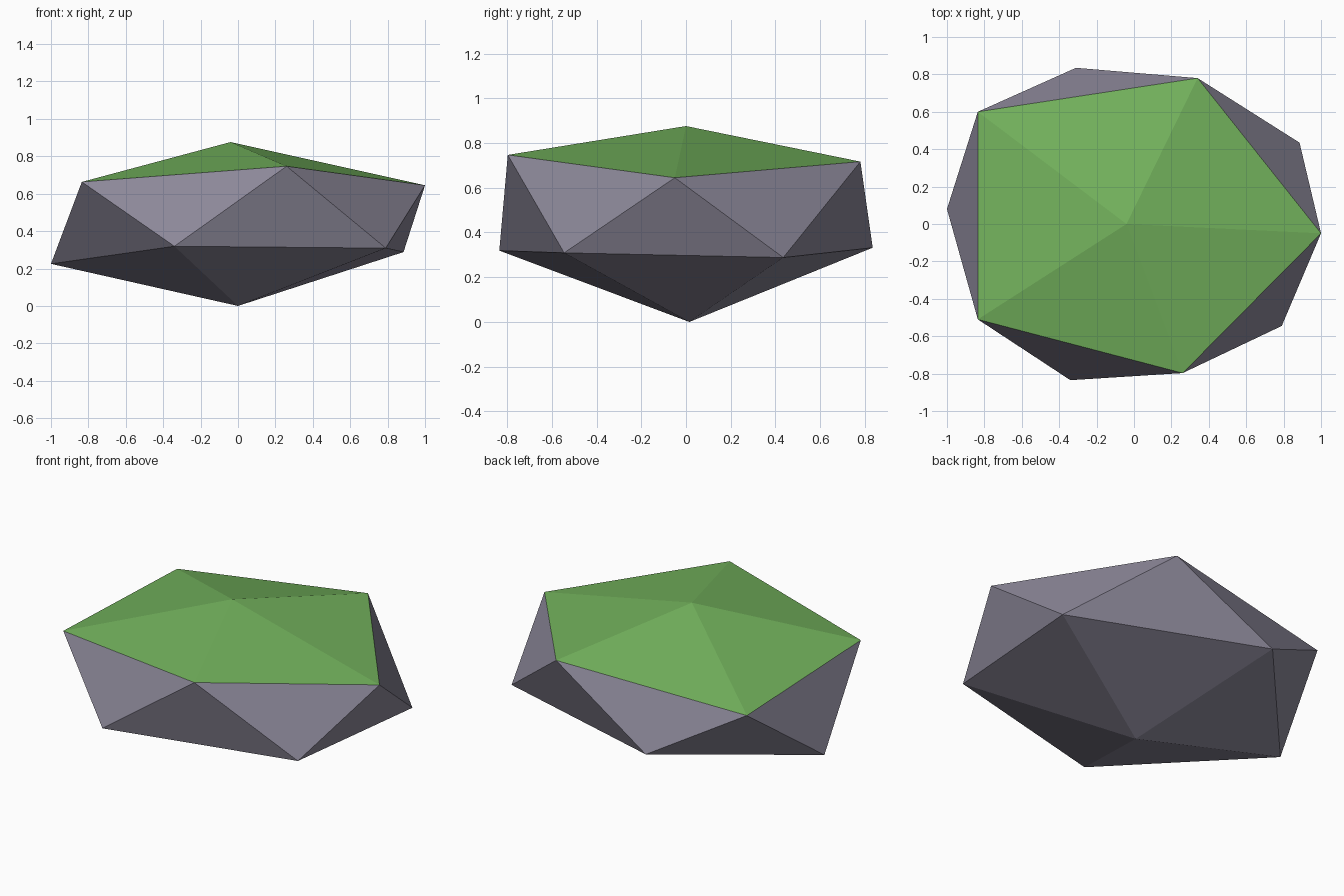
import bpy
import bmesh

if "Cube" in bpy.data.objects:
    bpy.data.objects.remove(bpy.data.objects["Cube"])


def material(name, rgb):
    m = bpy.data.materials.new(name)
    m.diffuse_color = (*rgb, 1.0)
    m.use_nodes = True
    m.node_tree.nodes["Principled BSDF"].inputs["Base Color"].default_value = m.diffuse_color
    return m


# Irregular twenty-sided boulder: two staggered five-point rings and two tips
top_tip = (-0.04, 0.0, 0.876)
bottom_tip = (0.0, 0.015, 0.0)
upper_ring = [(1.0, -0.05, 0.645), (0.34, 0.78, 0.717), (-0.835, 0.60, 0.622),
              (-0.835, -0.51, 0.663), (0.26, -0.797, 0.747)]
lower_ring = [(0.885, 0.435, 0.288), (-0.31, 0.835, 0.332), (-1.0, 0.08, 0.225),
              (-0.34, -0.835, 0.319), (0.79, -0.545, 0.309)]

bm = bmesh.new()
top = bm.verts.new(top_tip)
bottom = bm.verts.new(bottom_tip)
up = [bm.verts.new(p) for p in upper_ring]
low = [bm.verts.new(p) for p in lower_ring]

for i in range(5):
    j = (i + 1) % 5
    # Grass cap
    bm.faces.new((top, up[i], up[j])).material_index = 1
    # Stone sides
    bm.faces.new((up[i], low[i], up[j]))
    bm.faces.new((up[j], low[i], low[j]))
    # Stone underside
    bm.faces.new((bottom, low[j], low[i]))

bmesh.ops.recalc_face_normals(bm, faces=bm.faces[:])
mesh = bpy.data.meshes.new("grassy_rock")
bm.to_mesh(mesh)
bm.free()
mesh.materials.append(material("grey stone", (0.262, 0.246, 0.319)))
mesh.materials.append(material("grass green", (0.170, 0.445, 0.107)))
rock = bpy.data.objects.new("grassy_rock", mesh)
bpy.context.collection.objects.link(rock)
